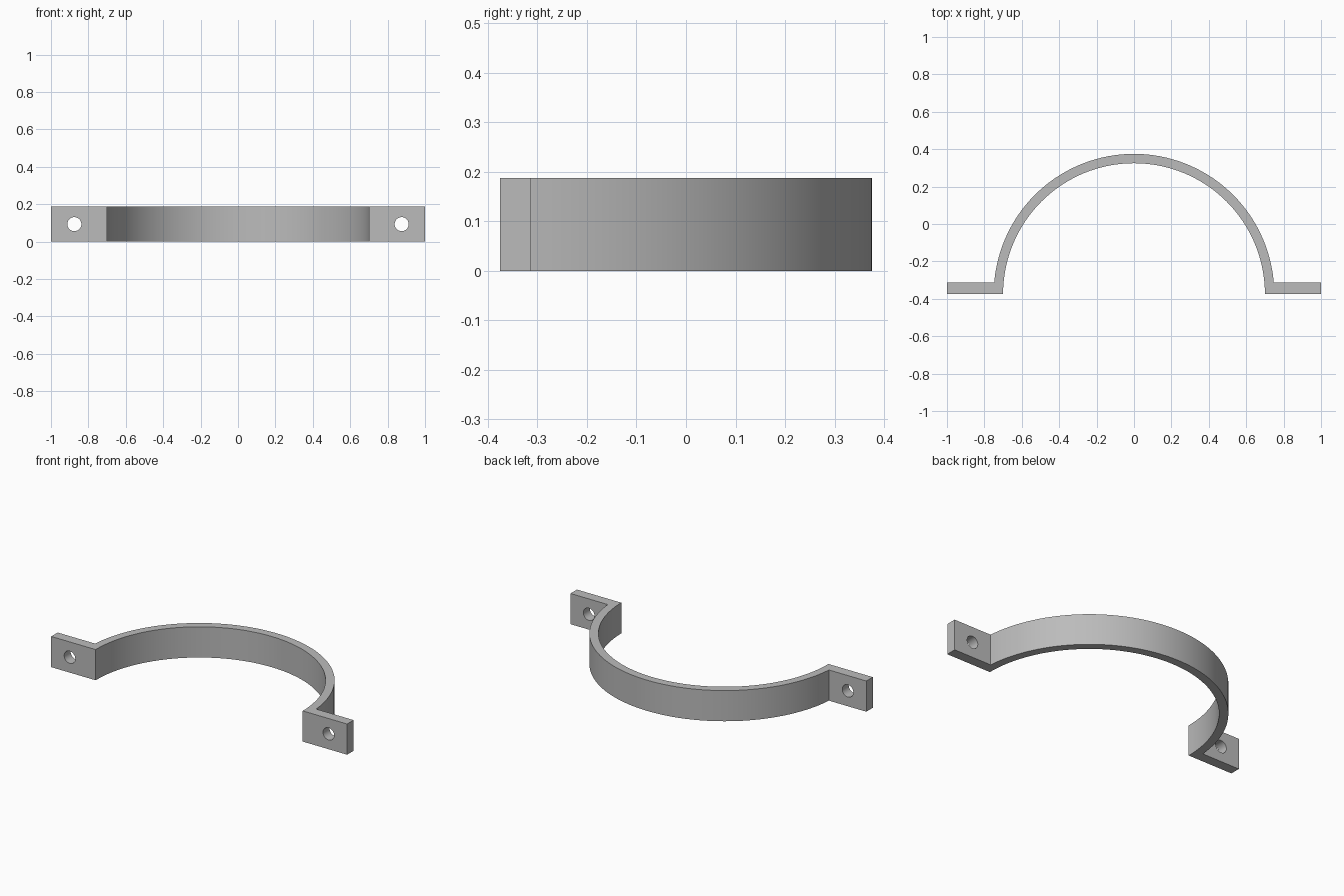
import bpy, bmesh, math

cube = bpy.data.objects.get("Cube")
if cube:
    bpy.data.objects.remove(cube, do_unlink=True)

OUTER, INNER = 0.75, 0.70      # strap radii
BASE, TAB = -0.375, 0.0625     # front plane and tab thickness
HEIGHT, STEPS = 0.1875, 64
HOLE_X, HOLE_R = 0.875, 0.0375

grey = bpy.data.materials.new("plain grey")
grey.use_nodes = True
colour = (0.5, 0.5, 0.5, 1)
grey.diffuse_color = colour
grey.node_tree.nodes["Principled BSDF"].inputs["Base Color"].default_value = colour


def arc(radius, start, end):
    """Points on an arc around the middle of the front plane."""
    angles = [start + (end - start) * i / STEPS for i in range(STEPS + 1)]
    return [(radius * math.cos(a), BASE + radius * math.sin(a)) for a in angles]


# Clamp outline: inner arc, left tab, outer arc, right tab
step = math.asin(TAB / OUTER)
outline = arc(INNER, math.pi, 0)
outline += [(1, BASE), (1, BASE + TAB)]
outline += arc(OUTER, step, math.pi - step)
outline += [(-1, BASE + TAB), (-1, BASE)]

# Extrude the outline upwards
bm = bmesh.new()
face = bm.faces.new([bm.verts.new((x, y, 0)) for x, y in outline])
result = bmesh.ops.extrude_face_region(bm, geom=[face])
top = [v for v in result["geom"] if isinstance(v, bmesh.types.BMVert)]
bmesh.ops.translate(bm, verts=top, vec=(0, 0, HEIGHT))
bmesh.ops.recalc_face_normals(bm, faces=bm.faces[:])
mesh = bpy.data.meshes.new("clamp_strap")
bm.to_mesh(mesh)
bm.free()
mesh.materials.append(grey)
strap = bpy.data.objects.new("clamp_strap", mesh)
bpy.context.collection.objects.link(strap)

# Screw holes through both tabs
for name, side in (("left", 1), ("right", -1)):
    bpy.ops.mesh.primitive_cylinder_add(
        vertices=48, radius=HOLE_R, depth=0.3,
        location=(side * HOLE_X, BASE + TAB / 2, HEIGHT / 2),
        rotation=(math.pi / 2, 0, 0))
    cutter = bpy.context.object
    cutter.name = name + "_hole_cutter"
    cutter.data.materials.append(grey)
    cutter.hide_render = True
    cutter.hide_set(True)
    hole = strap.modifiers.new(name + "_screw_hole", "BOOLEAN")
    hole.operation = "DIFFERENCE"
    hole.solver = "EXACT"
    hole.object = cutter

# Apply the holes, then smooth the curved walls
bpy.ops.object.select_all(action="DESELECT")
strap.select_set(True)
bpy.context.view_layer.objects.active = strap
for modifier in list(strap.modifiers):
    cutter = modifier.object
    bpy.ops.object.modifier_apply(modifier=modifier.name)
    bpy.data.objects.remove(cutter, do_unlink=True)
bpy.ops.object.shade_smooth_by_angle(angle=math.radians(30))
